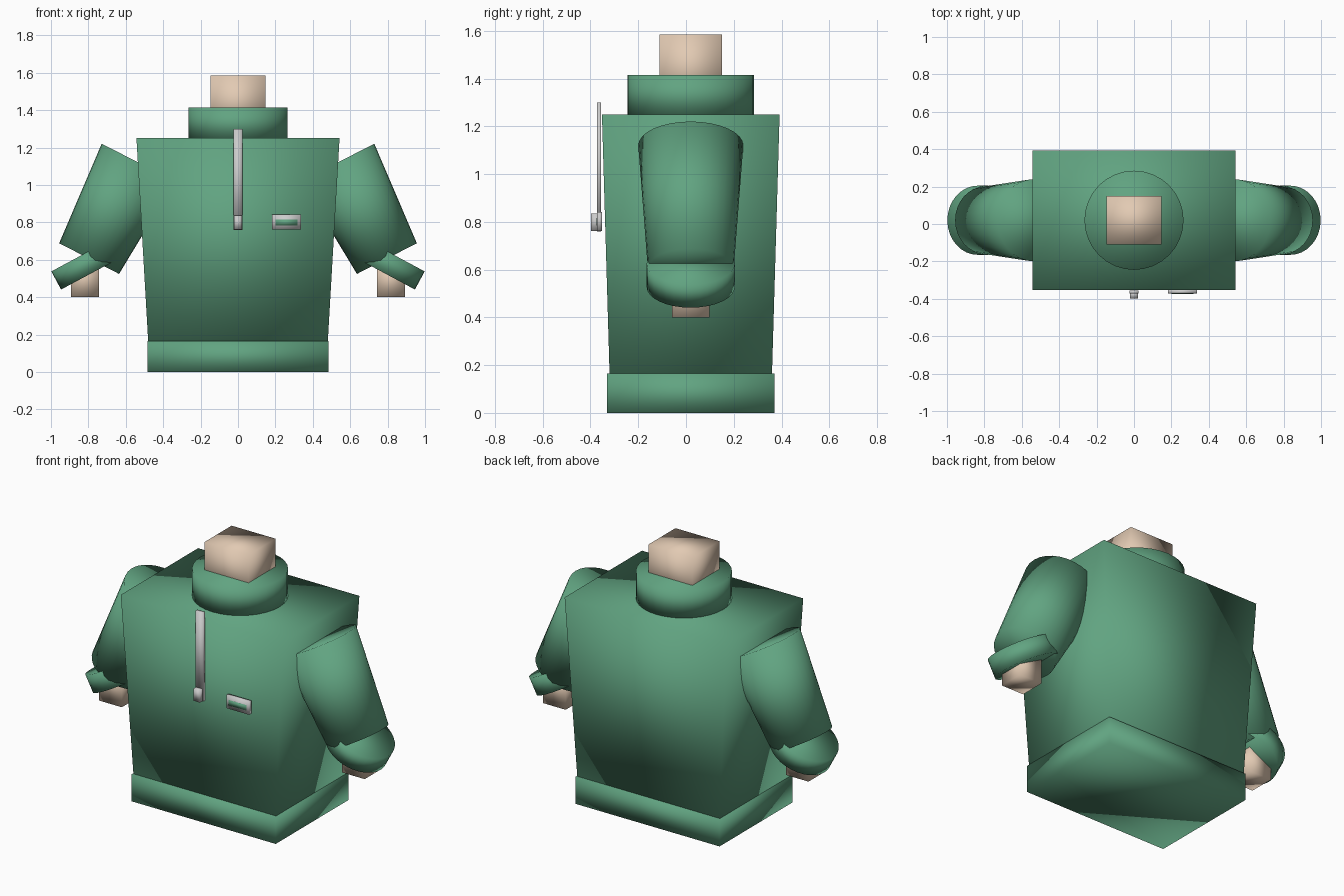
import bpy, bmesh
from mathutils import Vector, Matrix

if "Cube" in bpy.data.objects:
    bpy.data.objects.remove(bpy.data.objects["Cube"])

CY = 0.02  # depth centre of the body


def material(name, rgb):
    m = bpy.data.materials.new(name)
    m.diffuse_color = (*rgb, 1)
    m.use_nodes = True
    m.node_tree.nodes["Principled BSDF"].inputs["Base Color"].default_value = m.diffuse_color
    return m


GREEN = material("green_cloth", (0.12, 0.37, 0.22))
SKIN = material("skin", (0.76, 0.59, 0.45))


def finish(name, bm, mat):
    bmesh.ops.recalc_face_normals(bm, faces=bm.faces)
    for f in bm.faces:
        f.smooth = True
    me = bpy.data.meshes.new(name)
    bm.to_mesh(me)
    bm.free()
    if mat:
        me.materials.append(mat)
    ob = bpy.data.objects.new(name, me)
    bpy.context.collection.objects.link(ob)
    return ob


def box(name, lo, hi, mat=None, top_scale=(1, 1)):
    lo, hi = Vector(lo), Vector(hi)
    bm = bmesh.new()
    bmesh.ops.create_cube(bm, size=1)
    mid, size = (lo + hi) / 2, hi - lo
    for v in bm.verts:
        sx, sy = top_scale if v.co.z > 0 else (1, 1)
        v.co = mid + Vector((v.co.x * size.x * sx, v.co.y * size.y * sy, v.co.z * size.z))
    return finish(name, bm, mat)


def tube(name, a, b, r1, r2, mat, segments=32):
    a, b = Vector(a), Vector(b)
    d = b - a
    turn = d.to_track_quat('Z', 'Y').to_matrix().to_4x4()
    bm = bmesh.new()
    bmesh.ops.create_cone(bm, cap_ends=True, segments=segments, radius1=r1, radius2=r2,
                          depth=d.length, matrix=Matrix.Translation((a + b) / 2) @ turn)
    return finish(name, bm, mat)


# Body, hem, collar and neck
box("torso", (-0.48, CY - 0.34, 0.16), (0.48, CY + 0.34, 1.25), GREEN, (0.543 / 0.48, 0.372 / 0.34))
box("hem_band", (-0.485, CY - 0.35, 0), (0.485, CY + 0.35, 0.165), GREEN)
tube("collar", (0, CY, 1.245), (0, CY, 1.415), 0.265, 0.265, GREEN)
box("neck", (-0.148, CY - 0.13, 1.30), (0.148, CY + 0.13, 1.585), SKIN)

# Arms, mirrored left and right
for side, s in (("left", 1), ("right", -1)):
    tube(side + "_sleeve", (s * 0.533, CY, 1.12), (s * 0.796, CY, 0.606), 0.22, 0.18, GREEN)
    tube(side + "_cuff", (s * 0.835, CY, 0.625), (s * 0.783, CY, 0.528), 0.185, 0.185, GREEN)
    x0, x1 = sorted((s * 0.742, s * 0.894))
    box(side + "_hand", (x0, CY - 0.078, 0.40), (x1, CY + 0.078, 0.58), SKIN)

# Zip with pull
box("zip_strip", (-0.025, -0.372, 0.76), (0.025, -0.355, 1.30))
box("zip_pull", (-0.022, -0.397, 0.762), (0.022, -0.36, 0.836))

# Chest badge plate with green inlay
box("chest_plate", (0.182, -0.372, 0.762), (0.336, -0.352, 0.842))
box("chest_plate_inlay", (0.2, -0.375, 0.784), (0.318, -0.36, 0.816), GREEN)
